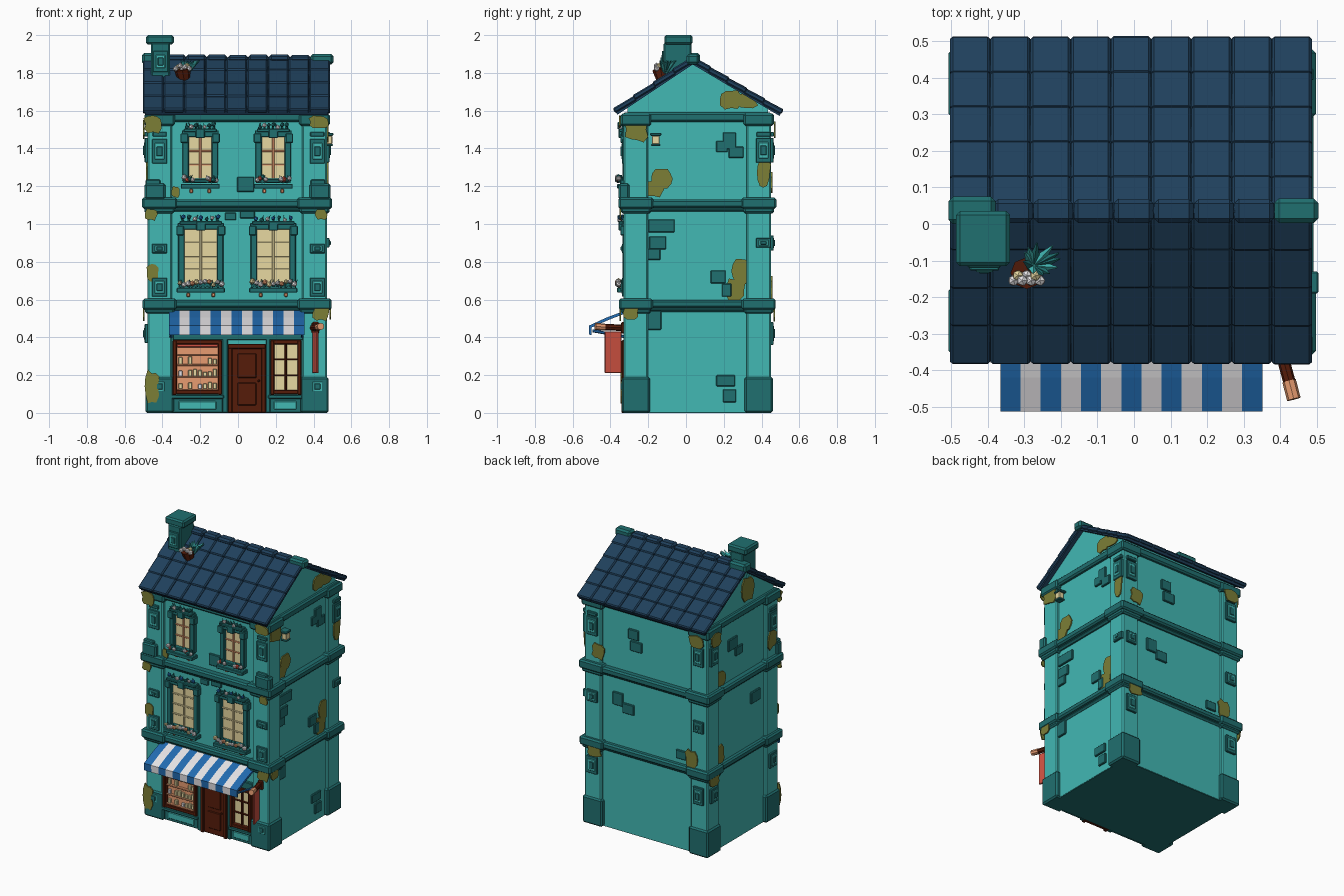
import bpy, bmesh, math, random
from mathutils import Matrix, Vector
random.seed(4)

def lin(c):
    c /= 255
    return c / 12.92 if c <= 0.04045 else ((c + 0.055) / 1.055) ** 2.4

MATS = {}
for name, rgb in {"wall teal": (66, 184, 180), "trim teal": (32, 112, 112), "roof navy": (31, 64, 92),
                  "awning blue": (34, 108, 178), "white": (238, 236, 238), "cream": (246, 230, 172),
                  "wood brown": (86, 28, 10), "peach": (234, 158, 114), "moss": (124, 126, 54),
                  "banner red": (208, 82, 66)}.items():
    MATS[name] = bpy.data.materials.new(name)
    MATS[name].diffuse_color = (*[lin(c) for c in rgb], 1)
WALL, TRIM, NAVY, BLUE, WHITE, CREAM, BROWN, PEACH, MOSS, RED = MATS

class Part:
    """One named object gathering boxes, balls, cones and plates."""
    def __init__(self, name):
        self.name, self.bm, self.mats = name, bmesh.new(), []
    def slot(self, m):
        if m not in self.mats:
            self.mats.append(m)
        return self.mats.index(m)
    def paint(self, verts, m):
        for f in {f for v in verts for f in v.link_faces}:
            f.material_index = self.slot(m)
    def solid(self, mat4, m, bevel=0.006):
        vs = bmesh.ops.create_cube(self.bm, size=1, matrix=mat4)["verts"]
        self.paint(vs, m)
        if bevel:
            es = list({e for v in vs for e in v.link_edges})
            bmesh.ops.bevel(self.bm, geom=es, offset=bevel, segments=1, profile=0.5, affect='EDGES',
                            clamp_overlap=True, material=self.slot(m))
    def box(self, x0, x1, y0, y1, z0, z1, m, bevel=0.006):
        self.solid(Matrix.Translation(((x0 + x1) / 2, (y0 + y1) / 2, (z0 + z1) / 2))
                   @ Matrix.Diagonal((x1 - x0, y1 - y0, z1 - z0, 1)), m, bevel)
    def on(self, side, u, v, w, h, d0, d1, m, bevel=0.004):
        """Box centred at (u, v) on a wall, from depth d0 to d1 outward."""
        axis, s, p = SIDES[side]
        a, b = sorted((p + s * d0, p + s * d1))
        if axis == "y":
            self.box(u - w / 2, u + w / 2, a, b, v - h / 2, v + h / 2, m, bevel)
        else:
            self.box(a, b, u - w / 2, u + w / 2, v - h / 2, v + h / 2, m, bevel)
    def ball(self, p, r, m):
        self.paint(bmesh.ops.create_icosphere(self.bm, subdivisions=1, radius=r, matrix=Matrix.Translation(p))["verts"], m)
    def cone(self, p, d, r1, r2, m, n=5):
        d = Vector(d)
        mt = Matrix.Translation(Vector(p) + d / 2) @ d.to_track_quat('Z', 'Y').to_matrix().to_4x4()
        self.paint(bmesh.ops.create_cone(self.bm, cap_ends=True, segments=n, radius1=r1, radius2=r2,
                                         depth=d.length, matrix=mt)["verts"], m)
    def prism(self, pts, d, m):
        f = self.bm.faces.new([self.bm.verts.new(p) for p in pts])
        ext = bmesh.ops.extrude_face_region(self.bm, geom=[f])["geom"]
        top = [g for g in ext if isinstance(g, bmesh.types.BMVert)]
        bmesh.ops.translate(self.bm, vec=d, verts=top)
        self.paint(top + list(f.verts), m)
    def done(self):
        bmesh.ops.recalc_face_normals(self.bm, faces=self.bm.faces[:])
        me = bpy.data.meshes.new(self.name)
        self.bm.to_mesh(me)
        for m in self.mats:
            me.materials.append(MATS[m])
        bpy.context.collection.objects.link(bpy.data.objects.new(self.name, me))

SIDES = {"front": ("y", -1, -0.305), "back": ("y", 1, 0.43), "right": ("x", 1, 0.45), "left": ("x", -1, -0.46)}
PX, PY = ((-0.48, -0.35), (0.34, 0.47)), ((-0.33, -0.20), (0.32, 0.45))

# walls and gable, dark underside
p = Part("walls")
p.box(-0.46, 0.45, -0.305, 0.43, 0.004, 1.57, WALL, 0)
p.box(-0.458, 0.448, -0.303, 0.428, 0, 0.01, TRIM, 0)
p.prism([(-0.46, y, z) for y, z in ((-0.31, 1.56), (0.435, 1.56), (0.435, 1.61), (0.035, 1.85), (-0.31, 1.62))], (0.91, 0, 0), WALL)
p.done()

# corner pilasters with base blocks and capitals
p = Part("corner_pilasters")
for x0, x1 in PX:
    for y0, y1 in PY:
        p.box(x0, x1, y0, y1, 0.004, 1.58, WALL, 0.008)
        for z0, z1, g in ((0, 0.19, 0.01), (0.525, 0.565, 0.013), (0.545, 0.605, 0.025), (1.055, 1.09, 0.015),
                          (1.08, 1.14, 0.028), (1.52, 1.585, 0.016)):
            p.box(x0 - g, x1 + g, y0 - g, y1 + g, z0, z1, TRIM, 0.01)
    s = -1 if x0 < 0 else 1
    cx = s * 0.437 - 0.003
    p.box(cx - 0.055, cx + 0.055, -0.358, -0.3, 1.13, 1.215, TRIM, 0.01)
    p.box(cx - 0.05, cx + 0.03, -0.35, -0.3, 1.205, 1.235, TRIM, 0.006)
p.done()

# floor bands
p = Part("floor_bands")
for z0, z1, g in ((0.555, 0.597, 0.012), (0.535, 0.56, -0.008), (1.085, 1.13, 0.022), (1.065, 1.09, 0), (1.54, 1.59, 0.004)):
    p.box(-0.48 - g, 0.47 + g, -0.33 - g, 0.45 + g, z0, z1, TRIM, 0.01)
p.done()

# carved squares on the pilasters
p = Part("pilaster_carvings")
for side, us, items in (("front", (-0.415, 0.42), ((1.385, 0.13), (0.665, 0.1), (0.87, 0.05), (0.14, 0.08))),
                        ("back", (-0.415, 0.405), ((1.39, 0.13), (0.9, 0.08), (0.42, 0.12))),
                        ("left", (-0.265, 0.385), ((1.39, 0.13), (0.42, 0.1))),
                        ("right", (0.41,), ((1.39, 0.13), (0.9, 0.05)))):
    for u in us:
        for v, h in items:
            for k, d, m in ((1, 0.034, TRIM), (0.66, 0.037, WALL), (0.4, 0.042, TRIM)):
                p.on(side, u, v, 0.08 * k, h * k, 0.01, d, m, 0.003)
        p.on(side, u, 1.475, 0.075, 0.025, 0.01, 0.036, TRIM)
p.done()

# exposed bricks
p = Part("exposed_bricks")
for side, u, v, w, h in (
        ("right", 0.23, 1.44, 0.07, 0.09), ("right", 0.19, 1.41, 0.06, 0.06), ("right", 0.265, 1.38, 0.08, 0.06),
        ("right", -0.13, 0.99, 0.14, 0.07), ("right", -0.15, 0.9, 0.09, 0.07), ("right", -0.17, 0.84, 0.07, 0.06),
        ("right", 0.17, 0.72, 0.08, 0.07), ("right", 0.215, 0.65, 0.05, 0.07), ("right", 0.21, 0.17, 0.1, 0.06),
        ("right", 0.23, 0.09, 0.07, 0.07), ("right", -0.17, 0.49, 0.08, 0.1), ("front", 0.04, 1.21, 0.09, 0.08),
        ("front", -0.04, 1.04, 0.06, 0.04), ("front", 0.05, 1.05, 0.08, 0.04), ("back", 0.1, 1.4, 0.08, 0.07),
        ("back", 0.08, 1.32, 0.09, 0.07), ("back", 0.22, 0.92, 0.08, 0.09), ("back", 0.14, 0.87, 0.09, 0.07),
        ("back", -0.27, 0.66, 0.08, 0.06), ("left", 0.15, 1.38, 0.1, 0.08), ("left", 0.08, 1.31, 0.08, 0.06),
        ("left", -0.1, 0.92, 0.1, 0.08)):
    p.on(side, u, v, w, h, -0.01, 0.012, TRIM)
p.done()

# moss patches: thin irregular plates
p = Part("moss_patches")
for side, u, v, w, h, out in (
        ("right", 0.24, 1.66, 0.11, 0.1, 0), ("right", 0.32, 1.65, 0.11, 0.07, 0), ("right", -0.13, 1.24, 0.11, 0.1, 0),
        ("right", -0.17, 1.185, 0.1, 0.08, 0), ("right", 0.29, 0.75, 0.09, 0.13, 0), ("right", 0.26, 0.65, 0.1, 0.11, 0),
        ("right", -0.26, 1.5, 0.11, 0.12, 0.02), ("right", 0.41, 1.27, 0.07, 0.14, 0.02), ("right", -0.29, 0.53, 0.08, 0.08, 0.034),
        ("front", -0.45, 1.53, 0.09, 0.09, 0.041), ("front", -0.45, 0.74, 0.06, 0.1, 0.024), ("front", -0.455, 0.14, 0.07, 0.16, 0.033),
        ("front", 0.43, 1.54, 0.1, 0.06, 0.041), ("front", 0.44, 0.53, 0.08, 0.08, 0.039), ("front", -0.46, 1.05, 0.06, 0.06, 0.04),
        ("front", 0.44, 1.05, 0.06, 0.05, 0.04), ("front", -0.33, 1.17, 0.04, 0.06, 0.02), ("back", -0.36, 0.66, 0.09, 0.12, 0.02),
        ("back", 0.36, 1.22, 0.09, 0.1, 0.02), ("back", -0.41, 1.5, 0.11, 0.08, 0.037), ("back", 0.38, 0.53, 0.1, 0.08, 0.034),
        ("left", 0.38, 1.5, 0.1, 0.09, 0.034), ("left", -0.02, 1.7, 0.13, 0.16, 0), ("left", -0.26, 1.26, 0.09, 0.12, 0.02),
        ("left", 0.3, 0.66, 0.1, 0.13, 0), ("left", 0.4, 0.53, 0.1, 0.08, 0.034), ("left", 0.28, 1.18, 0.1, 0.1, 0)):
    axis, s, q = SIDES[side]
    pts = []
    for i in range(12):
        a = i * math.tau / 12
        r = random.uniform(0.42, 0.56) * (1.12 - 0.12 * math.cos(4 * a))
        cu, cv, d = u + w * r * math.cos(a), v + h * r * math.sin(a), q + s * out
        pts.append((cu, d, cv) if axis == "y" else (d, cu, cv))
    p.prism(pts, (0, 0.008 * s, 0) if axis == "y" else (0.008 * s, 0, 0), MOSS)
p.done()

# roof: sheet and overlapping tiles per slope, then ridge
p = Part("roof_tiles")
for (y1, z1), rows in (((-0.382, 1.607), 4), ((0.512, 1.602), 5)):
    top, end = Vector((0, 0.035, 1.885)), Vector((0, y1, z1))
    run = end - top
    d = run.normalized()
    n = Vector((0, -d.z, d.y)) * (1 if d.y > 0 else -1)
    def slab(x, t, w, length, thick, drop, tilt, bevel):
        e = d + n * tilt
        p.solid(Matrix.Translation(top + run * t + n * drop + Vector((x, 0, 0)))
                @ Matrix.Rotation(math.atan2(e.z, e.y), 4, 'X') @ Matrix.Diagonal((w, length, thick, 1)), NAVY, bevel)
    slab(-0.008, 0.5, 0.97, run.length, 0.025, -0.022, 0, 0)
    for r in range(rows):
        for c in range(9):
            slab(-0.449 + c * 0.1102, (r + 0.5) / rows, 0.109, run.length / rows * 1.06, 0.028,
                 random.uniform(-0.013, -0.01), 0.05, 0.007)
p.done()
p = Part("roof_ridge")
for i in range(7):
    p.box(-0.385 + i * 0.11, -0.277 + i * 0.11, 0.003, 0.068, 1.86, 1.896 + random.uniform(-0.003, 0.003), NAVY, 0.012)
p.box(-0.508, -0.38, 0.0, 0.075, 1.845, 1.905, TRIM, 0.012)
p.box(0.385, 0.505, 0.003, 0.07, 1.845, 1.9, TRIM, 0.012)
p.done()

# chimney
p = Part("chimney")
p.box(-0.46, -0.36, -0.12, 0.03, 1.74, 1.96, TRIM, 0.008)
p.box(-0.487, -0.34, -0.115, 0.035, 1.95, 2.0, TRIM, 0.01)
for k, d, m in ((0.08, 0.128, TRIM), (0.05, 0.131, WALL), (0.03, 0.136, TRIM)):
    p.box(-0.41 - k / 2, -0.41 + k / 2, -d, -0.1, 1.86 - k * 0.7, 1.86 + k * 0.7, m, 0.003)
p.done()

def flowers(p, x0, x1, y, z, n, cols, r=0.015):
    for i in range(n):
        x = x0 + (x1 - x0) * (i + 0.5) / n
        p.ball((x, y - 0.012 + random.uniform(-0.006, 0.004), z + random.uniform(0, 0.02)), r * random.uniform(0.85, 1.15), cols[i % len(cols)])
        p.cone((x, y + 0.006, z - 0.012), (random.uniform(-0.02, 0.02), random.uniform(-0.015, 0), 0.042), 0.009, 0, TRIM, 4)

# plant on the roof
p = Part("roof_plant")
p.cone((-0.285, -0.125, 1.765), (-0.01, -0.01, 0.055), 0.032, 0.044, BROWN, 8)
for i in range(11):
    a = i * 2.4
    p.cone((-0.275, -0.115, 1.81), (0.022 + 0.05 * math.cos(a), 0.02 + 0.045 * math.sin(a), 0.055), 0.022, 0.002, WALL if i % 2 else TRIM, 4)
for i in range(7):
    p.ball((-0.33 + i * 0.012, -0.155 + 0.014 * (i % 2), 1.822 + 0.008 * (i % 3)), 0.016, CREAM if i % 4 == 1 else WHITE)
p.done()

# upper windows: frame, panes, bars, sill, lintel, flowers
def window(name, cx, pw, z0, z1, rows, bar):
    p = Part(name)
    F, h, mid = "front", z1 - z0, (z0 + z1) / 2
    p.on(F, cx, mid, pw, h, 0, 0.008, CREAM, 0)
    p.on(F, cx, mid, 0.012, h, 0, 0.016, bar, 0.002)
    for i in range(1, rows):
        p.on(F, cx, z0 + h * i / rows, pw, 0.009, 0, 0.014, bar, 0.002)
    for s in (-1, 1):
        p.on(F, cx + s * (pw / 2 + 0.015), mid, 0.034, h + 0.03, 0, 0.032, TRIM)
        p.on(F, cx + s * (pw / 2 + 0.022), z1 - 0.005, 0.04, 0.05, 0, 0.042, TRIM)
        p.on(F, cx + s * pw * 0.38, z0 - 0.065, 0.018, 0.022, 0, 0.03, PEACH)
    p.on(F, cx, z1 + 0.018, pw + 0.07, 0.036, 0, 0.036, TRIM)
    p.on(F, cx, z1 + 0.036, pw + 0.05, 0.018, 0, 0.05, TRIM)
    p.on(F, cx, z1 + 0.02, 0.05, 0.05, 0, 0.052, TRIM)
    p.on(F, cx, z0 - 0.012, pw + 0.05, 0.02, 0, 0.036, TRIM)
    p.on(F, cx, z0 - 0.04, pw + 0.08, 0.026, 0, 0.06, TRIM)
    flowers(p, cx - pw / 2 - 0.02, cx + pw / 2 + 0.02, -0.335, z1 + 0.05, 7, (BLUE, TRIM, WHITE) if rows > 3 else (TRIM, WHITE, TRIM), 0.013)
    if rows > 3:
        flowers(p, cx - pw / 2 - 0.035, cx + pw / 2 + 0.035, -0.345, z0 - 0.012, 11, (CREAM, WHITE, WHITE, PEACH))
    else:
        for s in (-1, 1):
            flowers(p, cx + s * pw / 2 - 0.03, cx + s * pw / 2 + 0.03, -0.345, z0 - 0.01, 4, (WHITE, RED, TRIM))
    p.done()

for tag, x2, x3 in (("left", -0.197, -0.2), ("right", 0.187, 0.187)):
    window("middle_window_" + tag, x2, 0.175, 0.69, 0.97, 4, CREAM)
    window("top_window_" + tag, x3, 0.125, 1.24, 1.46, 3, PEACH)

# shop front: surrounds, windows, shelves
p = Part("shop_front")
F = "front"
for u, v, w, h, d in ((-0.215, 0.04, 0.27, 0.08, 0.012), (-0.215, 0.085, 0.28, 0.022, 0.035), (0.25, 0.085, 0.18, 0.022, 0.035),
                      (0.25, 0.04, 0.17, 0.08, 0.012), (-0.068, 0.2, 0.03, 0.4, 0.025), (0.16, 0.2, 0.024, 0.4, 0.025),
                      (0, 0.41, 0.69, 0.05, 0.025)):
    p.on(F, u, v, w, h, 0, d, TRIM)
for u, w in ((-0.215, 0.2), (0.25, 0.12)):
    p.on(F, u, 0.04, w, 0.045, 0, 0.016, WALL)
for u0, u1, m in ((-0.345, -0.085, PEACH), (0.172, 0.335, CREAM)):
    c, w = (u0 + u1) / 2, u1 - u0
    p.on(F, c, 0.24, w, 0.28, 0, 0.006, m, 0)
    for e in (u0 + 0.01, u1 - 0.01):
        p.on(F, e, 0.24, 0.022, 0.29, 0, 0.036, BROWN)
    for v in (0.11, 0.375):
        p.on(F, c, v, w, 0.024, 0, 0.034, BROWN)
p.on(F, 0.253, 0.24, 0.012, 0.27, 0, 0.02, BROWN)
for v in (0.2, 0.285):
    p.on(F, 0.253, v, 0.15, 0.008, 0, 0.016, BROWN, 0.002)
p.on(F, -0.215, 0.357, 0.22, 0.02, 0, 0.024, RED)
for v in (0.135, 0.2, 0.265, 0.32):
    p.on(F, -0.215, v - 0.012, 0.22, 0.009, 0, 0.024, PEACH, 0.002)
    for i in range(8):
        if v < 0.3 and random.random() < 0.75:
            hh = random.uniform(0.025, 0.045)
            p.on(F, -0.305 + i * 0.026, v - 0.008 + hh / 2, 0.021, hh, 0.004, 0.02, random.choice((WHITE, CREAM, CREAM)), 0.003)
p.done()

# door
p = Part("shop_door")
p.on(F, 0.047, 0.18, 0.195, 0.36, 0, 0.022, BROWN)
for u in (-0.042, 0.136):
    p.on(F, u, 0.18, 0.024, 0.36, 0, 0.036, BROWN)
p.on(F, 0.047, 0.352, 0.2, 0.026, 0, 0.038, BROWN)
for v, h in ((0.1, 0.12), (0.25, 0.13)):
    p.on(F, 0.047, v, 0.1, h, 0, 0.028, BROWN)
p.ball((0.11, -0.338, 0.17), 0.007, BROWN)
p.done()

# striped awning
p = Part("awning")
prof = [(-0.305, 0.548), (-0.42, 0.505), (-0.514, 0.462), (-0.512, 0.412), (-0.5, 0.412), (-0.5, 0.452), (-0.415, 0.49), (-0.305, 0.533)]
for i in range(13):
    x = -0.366 + i * 0.0552
    p.prism([(x, y, z) for y, z in prof], (0.0552, 0, 0), WHITE if i % 2 else BLUE)
for x in (-0.355, 0.34):
    p.cone((x, -0.305, 0.4), (0, -0.19, 0.035), 0.008, 0.008, BLUE, 6)
p.done()

# hanging banner and pole
p = Part("banner")
p.cone((0.395, -0.32, 0.45), (0.03, -0.11, 0.004), 0.017, 0.017, BROWN, 8)
p.cone((0.425, -0.43, 0.454), (0.013, -0.05, 0.004), 0.019, 0.019, PEACH, 8)
p.box(0.39, 0.43, -0.345, -0.325, 0.42, 0.48, BROWN)
p.solid(Matrix.Translation((0.411, -0.386, 0.32)) @ Matrix.Rotation(0.245, 4, 'Z') @ Matrix.Diagonal((0.012, 0.09, 0.22, 1)), RED, 0.003)
p.done()

# wall lantern
p = Part("lantern")
p.on("right", -0.16, 1.475, 0.06, 0.016, 0, 0.055, TRIM)
p.on("right", -0.16, 1.445, 0.042, 0.045, 0.012, 0.05, CREAM)
p.on("right", -0.16, 1.418, 0.05, 0.012, 0.008, 0.053, TRIM)
p.done()
